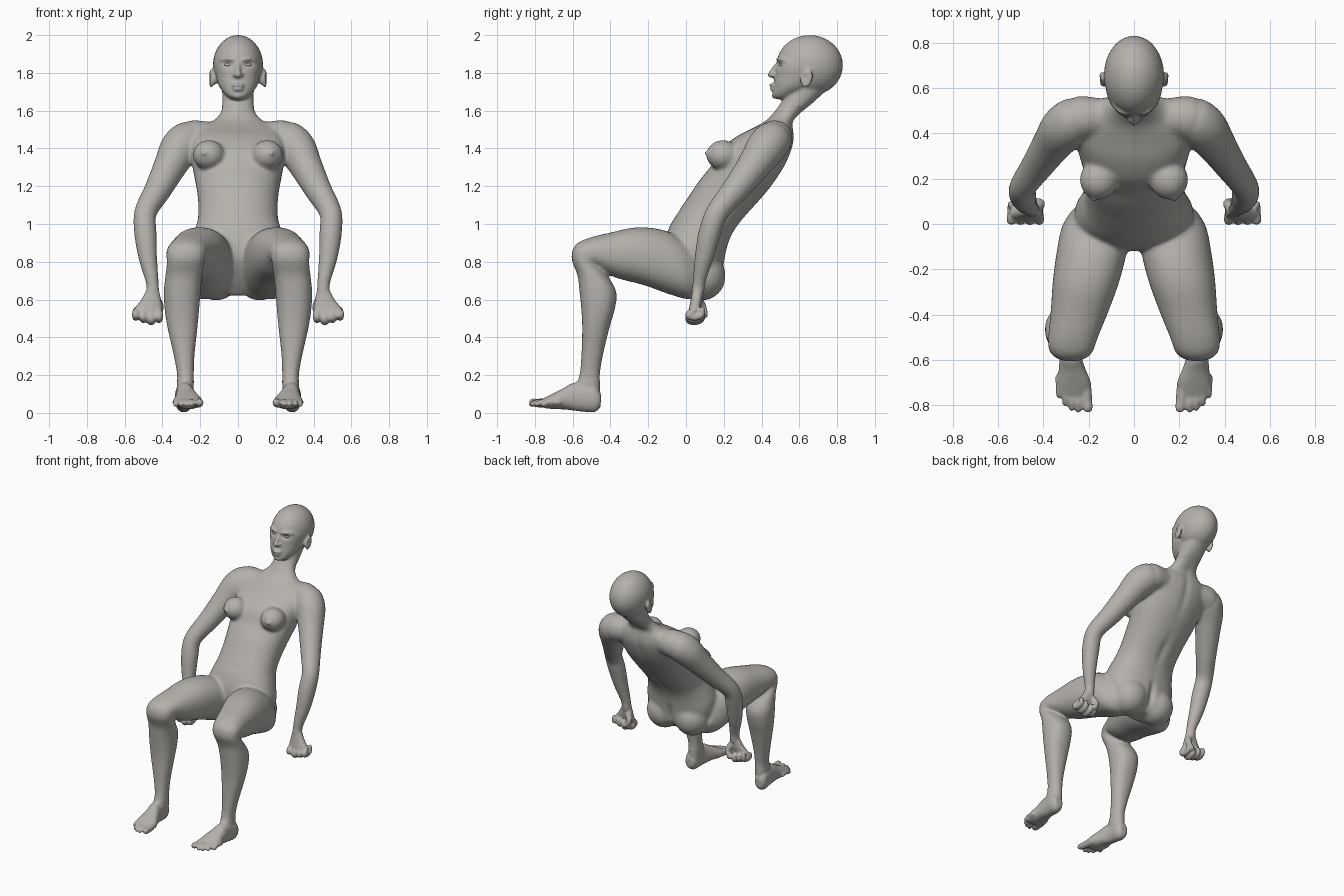
import bpy, bmesh, math
from mathutils import Vector, Matrix

cube = bpy.data.objects.get("Cube")
if cube:
    bpy.data.objects.remove(cube, do_unlink=True)

skin = bpy.data.materials.new("warm grey")
skin.use_nodes = True
GREY = (0.46, 0.44, 0.41, 1)
skin.diffuse_color = GREY
skin.node_tree.nodes["Principled BSDF"].inputs["Base Color"].default_value = GREY

bm = bmesh.new()
SIDES = 32


def smooth_path(stations, steps=5):
    """Catmull-Rom interpolation through tuples of numbers."""
    pts = [Vector(s) for s in stations]
    pts = [pts[0]] + pts + [pts[-1]]
    out = []
    for a, b, c, d in zip(pts, pts[1:], pts[2:], pts[3:]):
        for i in range(steps):
            t = i / steps
            out.append(b + (c - a) * (t / 2) + (a * 2 - b * 5 + c * 4 - d) * (t * t / 2)
                       + (b * 3 - a - c * 3 + d) * (t ** 3 / 2))
    return out + [pts[-1]]


def skin_rings(rings):
    """Join rings of points into a closed skin."""
    loops = [[bm.verts.new(p) for p in ring] for ring in rings]
    for low, high in zip(loops, loops[1:]):
        for i in range(SIDES):
            j = (i + 1) % SIDES
            bm.faces.new((low[i], low[j], high[j], high[i]))
    bm.faces.new(loops[0][::-1])
    bm.faces.new(loops[-1])


def circle():
    return [(math.cos(a), math.sin(a)) for a in (math.tau * i / SIDES for i in range(SIDES))]


def loft(stations, side=1):
    """Stations: centre x, front y, front z, back y, back z, half width."""
    rings = []
    for x, fy, fz, by, bz, w in smooth_path(stations):
        ring = []
        for c, s in circle():
            c, s = (math.copysign(abs(v) ** 0.9, v) for v in (c, s))
            ring.append((side * (x + w * c), (fy + by) / 2 + s * (fy - by) / 2,
                         (fz + bz) / 2 + s * (fz - bz) / 2))
        rings.append(ring)
    skin_rings(rings)


def tube(stations, side=1):
    """Stations: x, y, z, radius; the ends are rounded."""
    path = smooth_path(stations)
    pts, radii = [p.xyz for p in path], [p[3] for p in path]
    first, last = (pts[0] - pts[1]).normalized(), (pts[-1] - pts[-2]).normalized()
    for k in (0.6, 0.9):
        drop = math.sqrt(1 - k * k)
        pts.insert(0, path[0].xyz + first * k * path[0][3])
        radii.insert(0, path[0][3] * drop)
        pts.append(path[-1].xyz + last * k * path[-1][3])
        radii.append(path[-1][3] * drop)
    rings = []
    for i, (p, r) in enumerate(zip(pts, radii)):
        t = (pts[min(i + 1, len(pts) - 1)] - pts[max(i - 1, 0)]).normalized()
        hint = Vector((1, 0, 0)) if abs(t.x) < 0.9 else Vector((0, 1, 0))
        u = t.cross(hint).normalized()
        v = t.cross(u)
        ring = [p + u * (r * c) + v * (r * s) for c, s in circle()]
        rings.append([(side * q.x, q.y, q.z) for q in ring])
    skin_rings(rings)


def blob(centre, radii, tilt=0, side=1):
    """Ellipsoid, tilted about the x axis."""
    m = (Matrix.Translation((side * centre[0], centre[1], centre[2]))
         @ Matrix.Rotation(tilt, 4, 'X') @ Matrix.Diagonal((*radii, 1)))
    bmesh.ops.create_uvsphere(bm, u_segments=32, v_segments=20, radius=1, matrix=m)


# Torso and neck, leaning back
torso = [
    (.00, .62, .12, .63, .08), (-.06, .70, .18, .68, .20), (-.115, .81, .195, .73, .25),
    (-.115, .90, .205, .81, .262), (-.09, .98, .225, .90, .24), (-.045, 1.06, .26, .97, .215),
    (.01, 1.14, .315, 1.04, .21), (.07, 1.23, .39, 1.125, .218), (.135, 1.31, .47, 1.225, .235),
    (.185, 1.395, .53, 1.32, .25), (.27, 1.465, .568, 1.42, .255), (.36, 1.51, .57, 1.49, .23),
    (.43, 1.55, .565, 1.535, .14), (.475, 1.60, .60, 1.58, .092), (.515, 1.66, .67, 1.64, .083),
    (.54, 1.74, .745, 1.71, .085)]
loft([(0, *s) for s in torso])

# Skull, face and jaw
blob((0, .655, 1.84), (.133, .176, .16))
loft([(0, .51, 1.655, .56, 1.665, .03), (0, .462, 1.672, .62, 1.69, .062),
      (0, .463, 1.72, .68, 1.73, .098), (0, .47, 1.78, .74, 1.78, .116),
      (0, .48, 1.85, .76, 1.84, .125), (0, .505, 1.92, .74, 1.90, .105)])
tube([(0, .482, 1.845, .011), (0, .462, 1.815, .013), (0, .45, 1.79, .017)])
blob((0, .458, 1.735), (.034, .018, .009))
blob((0, .46, 1.715), (.028, .018, .01))
blob((0, .475, 1.68), (.03, .02, .018))

for side in (1, -1):
    # Ears, nostrils and brows
    blob((.142, .64, 1.77), (.012, .03, .05), -.25, side)
    blob((.13, .625, 1.765), (.02, .02, .03), 0, side)
    blob((.016, .464, 1.788), (.012, .014, .01), 0, side)
    tube([(.02, .488, 1.866, .01), (.055, .494, 1.876, .011), (.09, .525, 1.866, .01)], side)

    # Chest and buttocks
    blob((.155, .195, 1.365), (.085, .088, .08), 0, side)
    blob((.18, .107, 1.375), (.013, .014, .013), 0, side)
    blob((.115, .085, .725), (.125, .125, .13), 0, side)

    # Shoulder, arm and forearm
    tube([(.12, .47, 1.455, .08), (.24, .465, 1.45, .1), (.305, .425, 1.405, .105),
          (.36, .355, 1.305, .088), (.425, .26, 1.18, .072), (.49, .165, 1.06, .06),
          (.49, .125, .95, .06), (.477, .095, .82, .05), (.455, .07, .70, .036),
          (.45, .062, .63, .032)], side)

    # Palm, curled fingers and thumb
    loft([(.45, .035, .66, .09, .66, .03), (.46, .025, .60, .085, .60, .052),
          (.475, .015, .55, .075, .55, .075), (.478, .012, .51, .06, .52, .074)], side)
    for i in range(4):
        x = .418 + .041 * i
        z = .012 * abs(i - 1)
        tube([(x, .03, .53, .021), (x, .015, .495 + z, .021), (x, .045, .482 + z, .019),
              (x, .082, .495 + z, .017), (x, .085, .525 + z, .015)], side)
    tube([(.43, .07, .60, .022), (.412, .09, .555, .02), (.435, .1, .515, .016)], side)

    # Thigh, knee and calf
    loft([(.14, .02, .90, .10, .64, .13), (.168, -.06, .945, .03, .60, .15),
          (.185, -.15, .975, -.08, .625, .155), (.21, -.27, .982, -.22, .675, .148),
          (.24, -.40, .955, -.37, .715, .128), (.265, -.51, .928, -.455, .76, .113),
          (.275, -.585, .89, -.47, .785, .105), (.278, -.607, .82, -.462, .775, .1),
          (.287, -.575, .73, -.415, .725, .098), (.295, -.565, .65, -.368, .64, .098),
          (.297, -.555, .55, -.376, .55, .092), (.294, -.55, .45, -.405, .45, .08),
          (.285, -.555, .3, -.44, .3, .055), (.278, -.565, .2, -.455, .2, .045),
          (.28, -.59, .13, -.455, .09, .045)], side)

    # Foot and toes
    loft([(.29, -.45, .10, -.452, .03, .03), (.288, -.49, .15, -.485, .004, .047),
          (.282, -.59, .16, -.56, .008, .047), (.272, -.65, .13, -.64, .018, .06),
          (.265, -.71, .10, -.70, .02, .076), (.265, -.765, .072, -.755, .026, .066)], side)
    tube([(.213, -.73, .055, .026), (.207, -.78, .052, .023), (.203, -.812, .055, .021)], side)
    for i in range(4):
        x, y = .246 + .028 * i, -.818 + .007 * i * i
        tube([(x, y + .08, .055, .017), (x, y + .03, .058, .015), (x, y, .046, .015)], side)

bmesh.ops.recalc_face_normals(bm, faces=bm.faces)
raw = bpy.data.meshes.new("body_parts")
bm.to_mesh(raw)
bm.free()
body = bpy.data.objects.new("body", raw)
bpy.context.collection.objects.link(body)

# Fuse all parts into one skin
fuse = body.modifiers.new("fuse", 'REMESH')
fuse.mode = 'VOXEL'
fuse.voxel_size = 0.0075
mesh = bpy.data.meshes.new_from_object(body.evaluated_get(bpy.context.evaluated_depsgraph_get()))
body.modifiers.clear()
body.data = mesh
mesh.name = "body"

# Press in the hollows: centre, reach, push
hollows = [((0, .52, 1.42), (.018, .12, .16), (0, -.012, .006)),
           ((0, .30, 1.06), (.02, .08, .12), (0, -.012, .006)),
           ((0, .20, .72), (.014, .08, .09), (0, -.04, .02)),
           ((0, -.05, 1.06), (.012, .03, .014), (0, .012, 0)),
           ((0, .45, 1.725), (.03, .03, .004), (0, .008, 0))]
for s in (1, -1):
    hollows += [((s * .052, .49, 1.843), (.026, .04, .014), (0, .014, 0)),
                ((s * .155, .63, 1.775), (.01, .013, .025), (-s * .012, 0, 0))]
for v in mesh.vertices:
    for centre, reach, push in hollows:
        d = sum(((a - b) / r) ** 2 for a, b, r in zip(v.co, centre, reach))
        if d < 6:
            v.co += Vector(push) * math.exp(-d)

# Soften broad forms strongly, fine forms lightly
broad = body.vertex_groups.new(name="broad_forms")
broad.add([v.index for v in mesh.vertices
           if .17 < v.co.z < 1.62 and not (abs(v.co.x) > .38 and v.co.z < .66 and v.co.y > -.1)],
          1.0, 'REPLACE')
for name, rounds, group in (("soften_all", 3, ""), ("soften_broad", 30, "broad_forms")):
    mod = body.modifiers.new(name, 'SMOOTH')
    mod.factor, mod.iterations, mod.vertex_group = 0.5, rounds, group

mesh.materials.clear()
mesh.materials.append(skin)
for p in mesh.polygons:
    p.use_smooth = True

# Eyes
for side, label in ((1, "left_eye"), (-1, "right_eye")):
    bpy.ops.mesh.primitive_uv_sphere_add(segments=24, ring_count=16, radius=1,
                                         location=(side * .052, .512, 1.843))
    eye = bpy.context.object
    eye.name = label
    eye.scale = (.021, .019, .011)
    eye.data.materials.append(skin)
    bpy.ops.object.shade_smooth()
